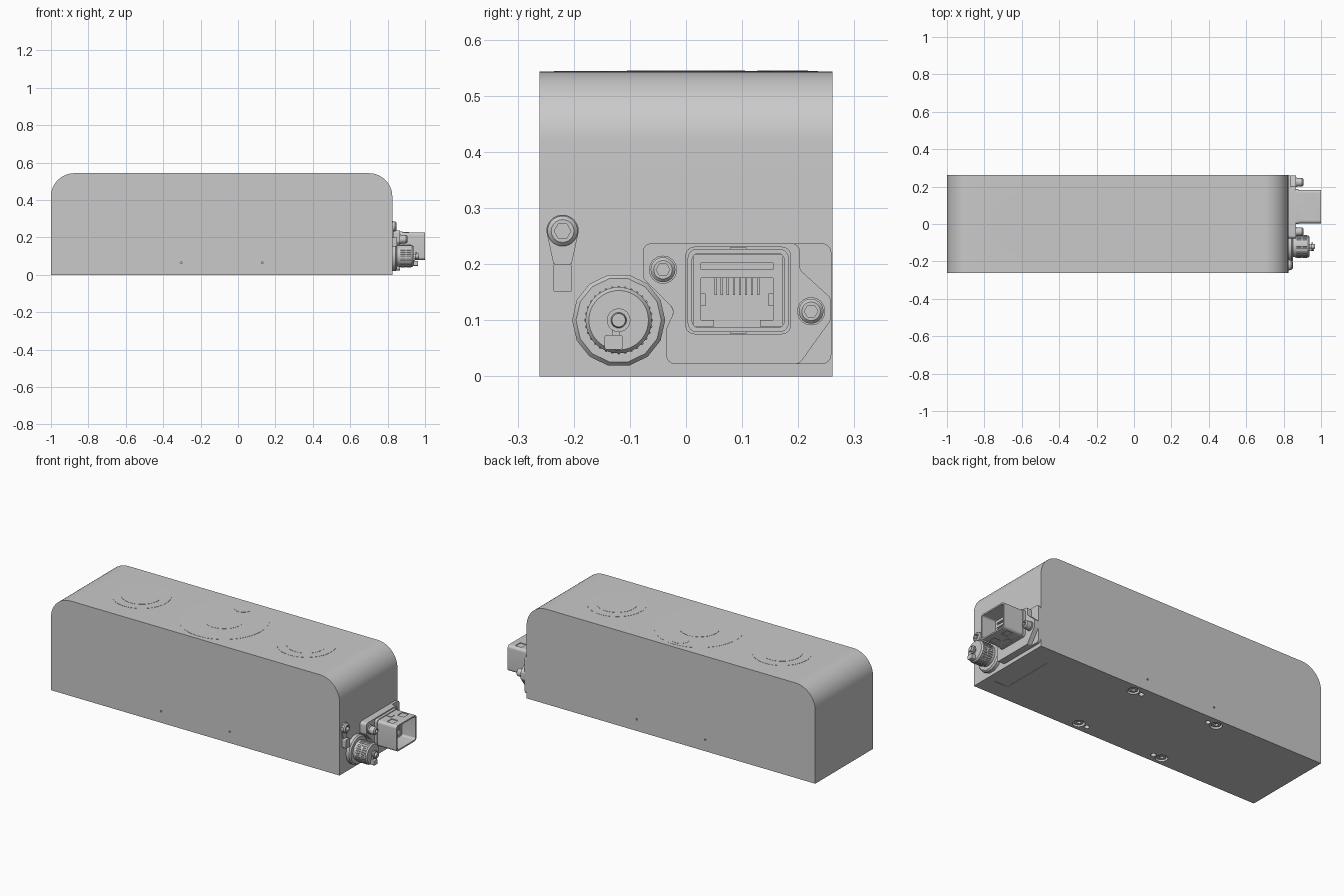
import bpy, bmesh, math
from mathutils import Vector

if "Cube" in bpy.data.objects:
    bpy.data.objects.remove(bpy.data.objects["Cube"])

grey = bpy.data.materials.new("plain grey")
grey.use_nodes = True
grey.diffuse_color = (0.59, 0.59, 0.59, 1)
grey.node_tree.nodes["Principled BSDF"].inputs["Base Color"].default_value = (0.59, 0.59, 0.59, 1)


def finish(name, bm):
    bmesh.ops.recalc_face_normals(bm, faces=bm.faces)
    mesh = bpy.data.meshes.new(name)
    bm.to_mesh(mesh)
    bm.free()
    mesh.materials.append(grey)
    obj = bpy.data.objects.new(name, mesh)
    bpy.context.collection.objects.link(obj)
    return obj


def place(axis, u, v, w):
    return {"x": (w, u, v), "y": (u, w, v), "z": (u, v, w)}[axis]


def fillet(points, radius, steps=6):
    """Round every corner of a flat outline."""
    pts = [Vector(p) for p in points]
    out = []
    for i, p in enumerate(pts):
        a = (pts[i - 1] - p).normalized()
        b = (pts[(i + 1) % len(pts)] - p).normalized()
        half = a.angle(b) / 2
        centre = p + (a + b).normalized() * radius / math.sin(half)
        reach = radius / math.tan(half)
        start = (p + a * reach - centre).normalized()
        end = (p + b * reach - centre).normalized()
        for k in range(steps + 1):
            out.append(centre + start.lerp(end, k / steps).normalized() * radius)
    return out


def rect(u0, u1, v0, v1):
    return [(u0, v0), (u1, v0), (u1, v1), (u0, v1)]


def circle(u, v, r, n=32):
    return [(u + r * math.cos(math.tau * k / n), v + r * math.sin(math.tau * k / n)) for k in range(n)]


def prism(name, axis, outline, w0, w1):
    bm = bmesh.new()
    low, high = [[bm.verts.new(place(axis, u, v, w)) for u, v in outline] for w in (w0, w1)]
    bm.faces.new(low)
    bm.faces.new(high)
    for i in range(len(low)):
        bm.faces.new((low[i - 1], low[i], high[i], high[i - 1]))
    return finish(name, bm)


def lathe(name, y, z, profile, n=32):
    """Turn (x, radius) steps around an axis along x."""
    bm = bmesh.new()
    rings = [[bm.verts.new((x, u, v)) for u, v in circle(y, z, r, n)] for x, r in profile]
    for a, b in zip(rings, rings[1:]):
        for i in range(n):
            bm.faces.new((a[i - 1], a[i], b[i], b[i - 1]))
    bm.faces.new(rings[0])
    bm.faces.new(rings[-1])
    return finish(name, bm)


def cut(obj, *cutters):
    bpy.context.view_layer.objects.active = obj
    for c in cutters:
        c.hide_render = True
        mod = obj.modifiers.new("cut", "BOOLEAN")
        mod.operation, mod.solver, mod.object = "DIFFERENCE", "EXACT", c
        bpy.ops.object.modifier_apply(modifier=mod.name)
        bpy.data.objects.remove(c)


def cap_screw(name, y, z, x0, x1, r):
    head = lathe(name, y, z, [(x0, r), (x1 - r * .25, r), (x1, r * .75)])
    cut(head, prism("socket_cutter", "x", circle(y, z, r * .55, 6), x1 - r * .6, x1 + .01))


# Long housing with rounded top ends
END = 0.825
arch = []
for cx, start in ((END - .125, 0), (-.875, 90)):
    for k in range(17):
        a = math.radians(start + k * 90 / 16)
        arch.append((cx + .125 * math.cos(a), .418 + .125 * math.sin(a)))
housing = prism("housing", "y", [(-1, 0), (END, 0)] + arch, -.261, .261)

# Mounting holes underneath and pin holes in both long sides
MID = -.087
for side in (-1, 1):
    for end in (-1, 1):
        big, small = MID + end * .27, MID + end * .217
        y = side * .212
        cut(housing,
            prism("hole_cutter", "z", circle(big, y, .032, 24), -.01, .03),
            prism("hole_cutter", "z", circle(small, y, .014, 16), -.01, .04),
            prism("hole_cutter", "y", circle(small, .065, .005, 12), side * .25, side * .27))
        screw = prism("bottom_screw", "z", circle(big, y, .024, 24), .006, .035)
        cut(screw, prism("socket_cutter", "z", circle(big, y, .012, 6), 0, .018))

# Label recess underneath
label = fillet(rect(.69, .79, -.16, .16), .02)
cut(housing, prism("label_cutter", "z", label, -.01, .002))

# Round lenses in the top
for x, r in ((MID - .522, .155), (MID, .235), (MID + .522, .155)):
    prism("lens_rim", "z", circle(x, 0, r, 64), .54, .544)
    prism("lens_centre", "z", circle(x, 0, .105, 48), .54, .545)
prism("indicator_window", "z", circle(MID, .172, .045), .54, .545)

# Earth screw with its cable lug
lug = circle(-.22, .259, .029, 32)[:17] + [(-.236, .2), (-.204, .2)]
prism("earth_lug", "x", lug, END - .005, END + .006)
prism("earth_lug_barrel", "x", fillet(rect(-.237, -.203, .15, .2), .005), END - .005, END + .024)
cap_screw("earth_screw", -.22, .259, END, END + .022, .027)

# Round threaded connector with a knurled cap
CY, CZ = -.12, .1
lathe("round_flange", CY, CZ, [(END - .005, .083), (END + .018, .083), (END + .026, .076)], 14)
lathe("round_cap", CY, CZ, [(END, .056), (.862, .056), (.862, .059), (.93, .059), (.938, .053)], 48)
for k in range(32):
    a = math.tau * k / 32
    y, z = CY + .059 * math.cos(a), CZ + .059 * math.sin(a)
    prism("knurl_ridge", "x", circle(y, z, .0025, 6), .868, .895)
    prism("knurl_ridge", "x", circle(y, z, .0025, 6), .902, .926)
lathe("cap_stud", CY, CZ, [(.93, .012), (.948, .012), (.948, .021), (.956, .021), (.956, .014), (.968, .012)], 24)
prism("lanyard_strip", "x", rect(CY - .012, CY + .002, .06, .095), .938, .946)
prism("lanyard_barrel", "x", fillet(rect(-.145, -.113, .048, .074), .004), .938, .962)

# Gasket and flange of the square connector
left = [(-.077, .237), (-.077, .175), (-.02, .118), (-.035, .085), (-.035, .022)]
gasket = left + [(.259, .022), (.259, .237)]
flange = left + [(.202, .022), (.258, .1), (.258, .14), (.203, .19), (.203, .237)]
prism("connector_gasket", "x", fillet(gasket, .017), END - .005, END + .014)
prism("connector_flange", "x", fillet(flange, .015), END + .01, .865)
for y, z in ((-.041, .19), (.223, .116)):
    prism("screw_washer", "x", circle(y, z, .025), .86, .872)
    cap_screw("flange_screw", y, z, .868, .905, .022)

# Square connector shell, open at the end, with latch windows above and below
prism("shell_collar", "x", fillet(rect(-.001, .187, .075, .231), .016), .86, .88)
shell = prism("connector_shell", "x", fillet(rect(.003, .183, .079, .227), .016), .862, 1)
cut(shell, prism("opening_cutter", "x", fillet(rect(.011, .175, .087, .219), .011), .868, 1.02))
for z in (.079, .227):
    for y in (.045, .141):
        cut(shell, prism("window_cutter", "z", rect(.925, .965, y - .022, y + .022), z - .004, z + .004))
    prism("latch_rib", "z", rect(.885, .915, .078, .108), z - .003, z + .003)

# Socket insert with notched opening and contacts
jack = prism("socket_insert", "x", rect(.013, .173, .089, .217), .866, .915)
cut(jack,
    prism("jack_cutter", "x", rect(.027, .155, .1, .175), .875, .93),
    prism("key_cutter", "x", rect(.05, .132, .088, .11), .875, .93),
    prism("ledge_cutter", "x", rect(.027, .155, .19, .202), .895, .93))
for y0, y1 in ((.027, .035), (.147, .155)):
    prism("jack_side_catch", "x", rect(y0, y1, .125, .148), .872, .912)
for k in range(8):
    y = .053 + k * .0108
    prism("contact", "x", rect(y - .002, y + .002, .145, .176), .872, .905)

# Smooth curved faces while keeping edges crisp
bpy.ops.object.select_all(action="SELECT")
for obj in bpy.context.selected_objects:
    if obj.type != "MESH":
        obj.select_set(False)
bpy.context.view_layer.objects.active = housing
bpy.ops.object.shade_smooth_by_angle(angle=math.radians(30))
